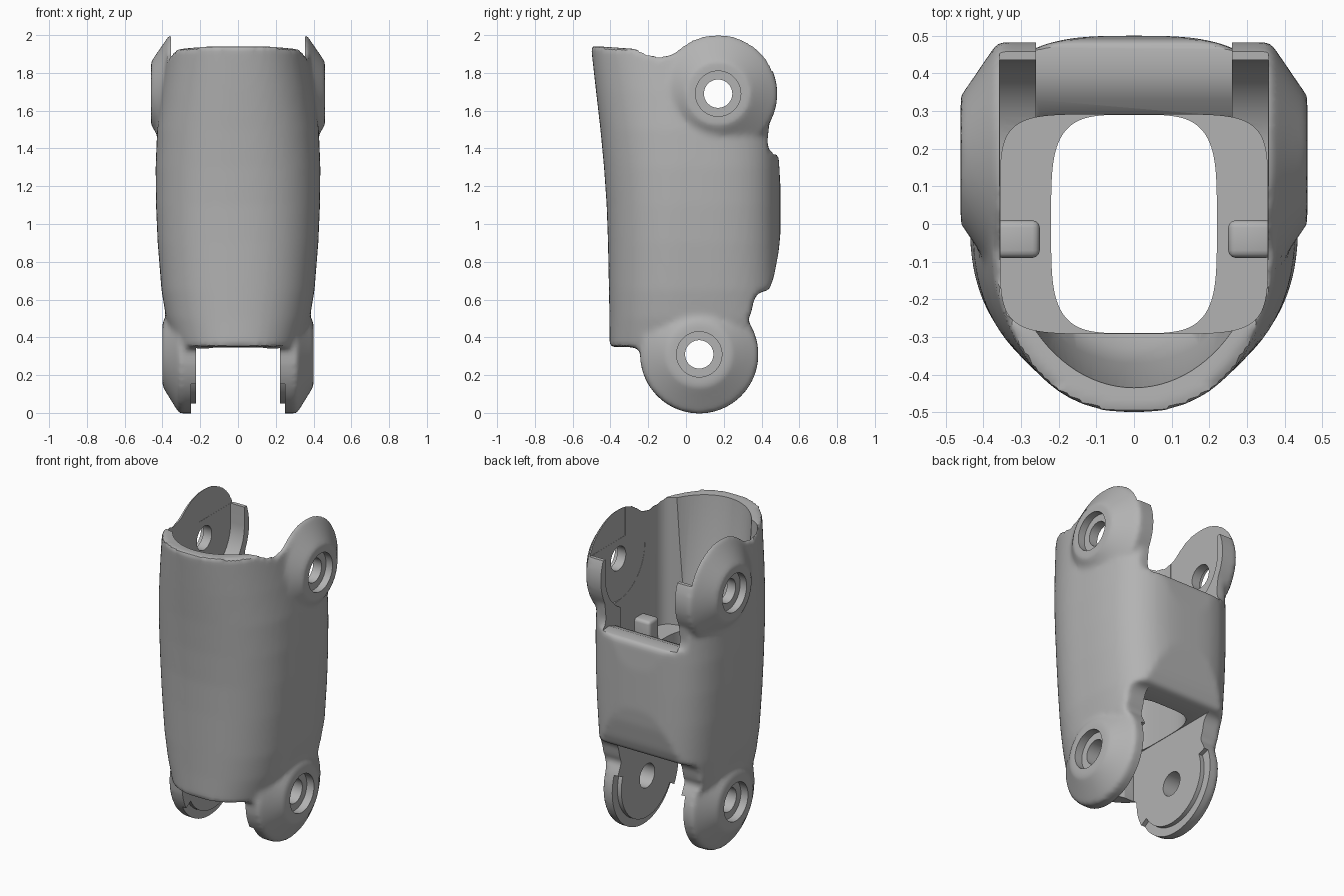
import bpy, bmesh, math

if "Cube" in bpy.data.objects:
    bpy.data.objects.remove(bpy.data.objects["Cube"], do_unlink=True)

grey = bpy.data.materials.new("plain grey")
grey.use_nodes = True
grey.diffuse_color = (0.45, 0.45, 0.45, 1)
grey.node_tree.nodes["Principled BSDF"].inputs["Base Color"].default_value = (0.45, 0.45, 0.45, 1)

UPPER, LOWER = (0.17, 1.69), (0.07, 0.31)   # hinge centres (y, z)
EAR_R = 0.313


def skin(name, rings):
    """Closed solid bridged through matching rings of points."""
    bm = bmesh.new()
    loops = [[bm.verts.new(p) for p in ring] for ring in rings]
    n = len(loops[0])
    for a, b in zip(loops, loops[1:]):
        for i in range(n):
            j = (i + 1) % n
            bm.faces.new((a[i], a[j], b[j], b[i]))
    bm.faces.new(loops[0][::-1])
    bm.faces.new(loops[-1])
    bmesh.ops.recalc_face_normals(bm, faces=bm.faces)
    mesh = bpy.data.meshes.new(name)
    bm.to_mesh(mesh)
    bm.free()
    mesh.materials.append(grey)
    ob = bpy.data.objects.new(name, mesh)
    bpy.context.collection.objects.link(ob)
    return ob


def section(z, w, front, back, nf, nb, count=96):
    """Horizontal superellipse with separate front and back halves."""
    ring = []
    for i in range(count):
        a = 2 * math.pi * i / count
        c, s = math.cos(a), math.sin(a)
        n, depth = (nb, back) if s > 0 else (nf, front)
        ring.append((w * math.copysign(abs(c) ** (2 / n), c),
                     depth * math.copysign(abs(s) ** (2 / n), s), z))
    return ring


def lathe(name, centre, outline, side=1, count=72):
    """Solid turned around a sideways axis; outline holds (x, radius)."""
    return skin(name, [[(side * x, y, z) for y, z in arc(centre, r, 0, 360 - 360 / count, count)]
                       for x, r in outline])


def arc(centre, r, start, end, count):
    angles = [math.radians(start + (end - start) * i / (count - 1)) for i in range(count)]
    return [(centre[0] + r * math.cos(a), centre[1] + r * math.sin(a)) for a in angles]


def prism(name, profile, x0, x1):
    return skin(name, [[(x, y, z) for y, z in profile] for x in (x0, x1)])


def block(name, x0, x1, y0, y1, z0, z1):
    return prism(name, [(y0, z0), (y1, z0), (y1, z1), (y0, z1)], x0, x1)


def apply_modifier(ob, kind, **settings):
    mod = ob.modifiers.new(kind.lower(), kind)
    for key, value in settings.items():
        setattr(mod, key, value)
    bpy.ops.object.select_all(action="DESELECT")
    bpy.context.view_layer.objects.active = ob
    ob.select_set(True)
    bpy.ops.object.modifier_apply(modifier=mod.name)


def combine(ob, other, operation):
    apply_modifier(ob, "BOOLEAN", object=other, operation=operation, solver="EXACT")
    bpy.data.objects.remove(other, do_unlink=True)


# Outer shell: tapered loft trimmed by the side outline
stations = [(-0.05, 0.27, 0.4), (0.2, 0.31, 0.4), (0.36, 0.34, 0.405), (0.5, 0.38, 0.405),
            (0.65, 0.405, 0.408), (0.9, 0.425, 0.413), (1.1, 0.434, 0.42), (1.3, 0.436, 0.434),
            (1.5, 0.428, 0.453), (1.7, 0.405, 0.476), (1.94, 0.37, 0.503), (2.05, 0.35, 0.514)]
body = skin("shell", [section(z, w, f, 0.5, 2.3, 3.2) for z, w, f in stations])
outline = [(-0.7, 0.352), (-0.28, 0.348), (-0.24, 0.33)]
outline += arc(LOWER, EAR_R, 192, 395, 40)
outline += [(0.345, 0.53), (0.36, 0.6), (0.38, 0.635), (0.44, 0.65), (0.465, 0.72), (0.49, 0.85),
            (0.5, 0.95), (0.5, 1.2), (0.49, 1.365), (0.44, 1.385), (0.43, 1.43)]
outline += arc(UPPER, EAR_R, -30, 135, 36)
outline += [(-0.09, 1.89), (-0.15, 1.885), (-0.27, 1.927), (-0.5, 1.943), (-0.7, 1.943)]
combine(body, prism("side_outline", outline, -0.6, 0.6), "INTERSECT")

# Hinge ears with conical outer faces
for side in (1, -1):
    combine(body, lathe("upper_ear", UPPER, [(0.15, EAR_R), (0.362, EAR_R), (0.46, 0.17), (0.461, 0.01)], side), "UNION")
    combine(body, lathe("lower_ear", LOWER, [(0.15, EAR_R), (0.312, EAR_R), (0.4, 0.17), (0.401, 0.01)], side), "UNION")

# Blend the outside into one smooth casting
apply_modifier(body, "REMESH", mode="VOXEL", voxel_size=0.017)
apply_modifier(body, "SMOOTH", factor=0.5, iterations=5)

# Inner space: narrow shaft, wide upper socket, sloped front scoop
cuts = [
    skin("shaft", [section(z, 0.22, 0.29, 0.29, 4, 4) for z in (-0.2, 1.3)]),
    skin("socket", [section(z, 0.355, 0.291, 0.291, 6, 6) for z in (1.12, 2.2)]),
    skin("scoop", [section(z, 0.345, f, 0.2, 2, 2)
                   for z, f in ((1.15, 0.285), (1.2, 0.33), (1.3, 0.37), (1.94, 0.435), (2.2, 0.46))]),
    # Openings between the ears
    prism("upper_gap", [(0.2, 1.25), (0.285, 1.3), (0.33, 1.35), (0.4, 1.376), (0.46, 1.37),
                        (0.7, 1.33), (0.7, 2.25), (0.2, 2.25)], -0.26, 0.26),
    prism("upper_clearance", arc(UPPER, 0.265, 180, 360, 40) + [(0.435, 2.3), (-0.095, 2.3)], -0.356, 0.356),
    block("ear_top_relief", -0.357, 0.357, 0.1, 0.7, 1.81, 2.35),
    block("lower_gap", -0.223, 0.223, -0.27, 0.7, -0.25, 0.64),
    # Stepped rim around the lower inner pads
    prism("rim_step", arc(LOWER, 0.26, -150, 20, 40) + arc(LOWER, 0.5, 20, -150, 40), -0.25, 0.25),
]
# Pin holes with counterbores
for centre, seat in ((UPPER, 0.415), (LOWER, 0.35)):
    for side in (1, -1):
        cuts.append(lathe("pin_hole", centre, [(0.1, 0.075), (seat, 0.075), (seat, 0.12), (0.7, 0.12)], side))
for cut in cuts:
    combine(body, cut, "DIFFERENCE")
body.data.materials.clear()
body.data.materials.append(grey)
body.data.polygons.foreach_set("material_index", [0] * len(body.data.polygons))

# Stops standing on the inner ledge
parts = [body]
for label, side in (("left", 1), ("right", -1)):
    x0, x1 = sorted((side * 0.25, side * 0.37))
    stop = block(label + "_stop", x0, x1, -0.09, 0.01, 1.05, 1.25)
    apply_modifier(stop, "BEVEL", width=0.02, segments=3)
    parts.append(stop)

bpy.ops.object.select_all(action="DESELECT")
for ob in parts:
    ob.select_set(True)
bpy.context.view_layer.objects.active = body
bpy.ops.object.shade_smooth_by_angle(angle=math.radians(35))
